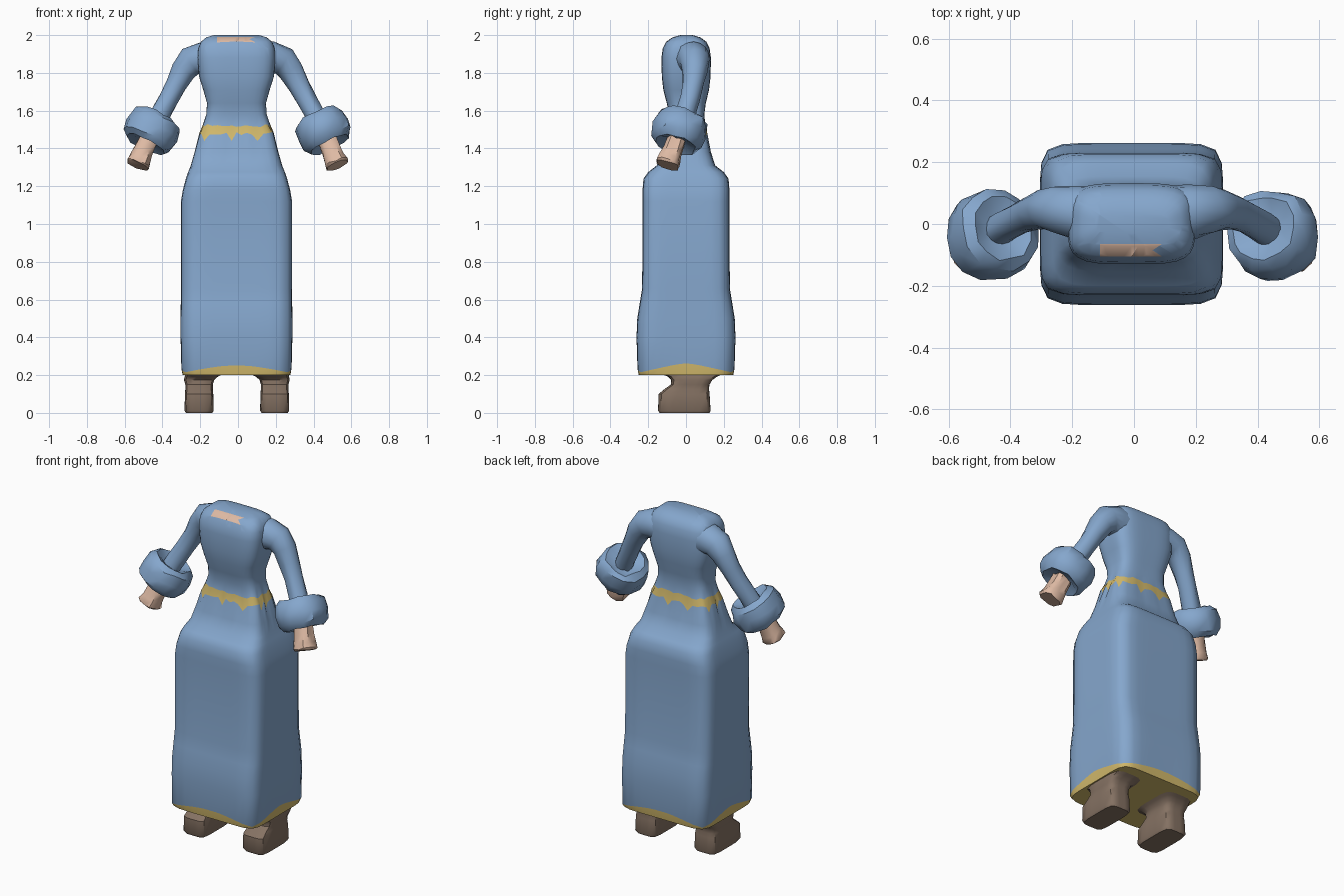
import bpy, bmesh, math, random
from mathutils import Vector

random.seed(4)
if "Cube" in bpy.data.objects:
    bpy.data.objects.remove(bpy.data.objects["Cube"], do_unlink=True)


def material(name, rgb):
    m = bpy.data.materials.new(name)
    m.use_nodes = True
    m.diffuse_color = (*rgb, 1)
    m.node_tree.nodes["Principled BSDF"].inputs["Base Color"].default_value = (*rgb, 1)
    return m


blue = material("blue cloth", (0.235, 0.385, 0.61))
gold = material("gold trim", (0.65, 0.49, 0.15))
skin = material("skin", (0.73, 0.49, 0.37))
brown = material("brown leather", (0.235, 0.168, 0.125))


def loft(sections, sides):
    """Skin rings given as (centre, u axis, v axis, half u, half v, squareness)."""
    bm = bmesh.new()
    rings = []
    for c, u, v, hu, hv, n in sections:
        ring = []
        for i in range(sides):
            a = math.tau * i / sides
            ca, sa = math.cos(a), math.sin(a)
            r = (abs(ca) ** n + abs(sa) ** n) ** (-1 / n)
            ring.append(bm.verts.new(c + u * (hu * r * ca) + v * (hv * r * sa)))
        rings.append(ring)
    for a, b in zip(rings, rings[1:]):
        for i in range(sides):
            j = (i + 1) % sides
            bm.faces.new((a[i], a[j], b[j], b[i]))
    bm.faces.new(rings[0])
    bm.faces.new(rings[-1])
    bmesh.ops.recalc_face_normals(bm, faces=bm.faces)
    return bm, rings


def finish(name, bm, mats, angle):
    me = bpy.data.meshes.new(name)
    bm.to_mesh(me)
    bm.free()
    ob = bpy.data.objects.new(name, me)
    bpy.context.collection.objects.link(ob)
    for m in mats:
        me.materials.append(m)
    bpy.ops.object.select_all(action='DESELECT')
    ob.select_set(True)
    bpy.context.view_layer.objects.active = ob
    bpy.ops.object.shade_smooth_by_angle(angle=math.radians(angle))
    return ob


def upright(rows, cx):
    """Horizontal sections from rows of (z, half width, front y, back y, squareness)."""
    return [(Vector((cx, (f + b) / 2, z)), Vector((1, 0, 0)), Vector((0, 1, 0)),
             hw, (b - f) / 2, n) for z, hw, f, b, n in rows]


def tube(points, radii, squareness=2.0):
    """Sections square to a path."""
    pts = [Vector(p) for p in points]
    out = []
    for i, p in enumerate(pts):
        d = (pts[min(i + 1, len(pts) - 1)] - pts[max(i - 1, 0)]).normalized()
        u = Vector((0, 1, 0)).cross(d).normalized()
        out.append((p, u, d.cross(u), radii[i], radii[i], squareness))
    return out


# Gown: skirt, belt and bodice in one skin
gown_rows = [
    (0.200, 0.285, -0.25, 0.25, 9),
    (0.250, 0.292, -0.257, 0.257, 9),
    (0.40, 0.296, -0.262, 0.262, 8),
    (0.50, 0.296, -0.258, 0.258, 8),
    (0.58, 0.295, -0.245, 0.245, 8),
    (0.66, 0.294, -0.232, 0.232, 8),
    (1.12, 0.294, -0.230, 0.230, 8),
    (1.18, 0.284, -0.230, 0.230, 8),
    (1.24, 0.268, -0.225, 0.225, 7),
    (1.275, 0.256, -0.20, 0.20, 6),
    (1.31, 0.242, -0.155, 0.155, 5),
    (1.38, 0.222, -0.13, 0.132, 5),
    (1.475, 0.196, -0.105, 0.112, 5),
    (1.525, 0.178, -0.092, 0.102, 4.5),
    (1.58, 0.160, -0.088, 0.097, 4),
    (1.64, 0.156, -0.102, 0.105, 4),
    (1.71, 0.176, -0.12, 0.122, 4),
    (1.78, 0.198, -0.128, 0.130, 4),
    (1.88, 0.206, -0.130, 0.132, 4),
    (1.93, 0.202, -0.123, 0.125, 4),
    (1.965, 0.188, -0.105, 0.108, 4),
    (1.988, 0.160, -0.072, 0.076, 4),
    (2.000, 0.120, -0.03, 0.035, 4),
]
N = 48
bm, rings = loft(upright(gown_rows, -0.008), N)
HEM, BELT = 1, 12
for i in range(N):
    # hem line rises in the middle of each side; belt edge is toothed
    a = math.tau * i / N
    c = min(abs(math.cos(a)), abs(math.sin(a))) / math.sqrt(0.5)
    rings[HEM][i].co.z += 0.012 * abs(math.cos(a)) * (1 - c) - 0.035 * c ** 2
    rings[BELT][i].co.z += -0.035 if i % 5 == 0 else random.uniform(-0.005, 0.012)
    rings[BELT + 1][i].co.z += random.uniform(-0.012, 0.004)
ring_set = {v: k for k, r in enumerate(rings) for v in r}
for f in bm.faces:
    low = min(ring_set[v] for v in f.verts)
    f.material_index = 1 if low in (0, BELT) else 0

# Neck opening: a notched strip cut into the top of the bodice
cuts = [((-0.11, 0, 0), (1, 0, 0)), ((0, -0.105, 0), (0, 1, 0)), ((0, -0.065, 0), (0, 1, 0)),
        ((0.06, -0.085, 0), (1, 1.5, 0)), ((0.06, -0.085, 0), (1, -1.5, 0))]
for co, no in cuts:
    faces = [f for f in bm.faces if f.calc_center_median().z > 1.93]
    geom = set(faces) | {e for f in faces for e in f.edges} | {v for f in faces for v in f.verts}
    bmesh.ops.bisect_plane(bm, geom=list(geom), plane_co=co, plane_no=no)
for f in bm.faces:
    p = f.calc_center_median()
    if p.z > 1.95 and -0.105 < p.y < -0.065 and -0.11 < p.x < 0.06 + 1.5 * abs(p.y + 0.085):
        f.material_index = 2
finish("gown", bm, [blue, gold, skin], 50)

# Shoes
shoe_rows = [
    (0.000, 0.070, -0.140, 0.125, 6),
    (0.012, 0.077, -0.148, 0.130, 6),
    (0.100, 0.075, -0.145, 0.125, 6),
    (0.125, 0.073, -0.115, 0.122, 5),
    (0.150, 0.073, -0.080, 0.124, 5),
    (0.175, 0.080, -0.078, 0.140, 5),
    (0.192, 0.088, -0.095, 0.165, 5),
    (0.206, 0.100, -0.130, 0.195, 5),
]

for side, s in (("left", 1), ("right", -1)):
    secs = upright(shoe_rows, s * 0.2 - 0.006)
    for k in (-2, -1):  # the top flares inward under the hem
        secs[k][0].x -= s * (0.012 if k == -2 else 0.026)
    bm, _ = loft(secs, 24)
    finish(side + "_shoe", bm, [brown], 45)

    # Sleeve
    path = [(0.10, 0.02, 1.87), (0.19, 0.04, 1.875), (0.245, 0.048, 1.86), (0.285, 0.047, 1.81),
            (0.325, 0.036, 1.735), (0.365, 0.02, 1.66), (0.41, -0.005, 1.58), (0.45, -0.03, 1.50)]
    radii = [0.10, 0.088, 0.078, 0.066, 0.056, 0.052, 0.052, 0.052]
    bm, _ = loft(tube([(s * x - 0.003, y, z) for x, y, z in path], radii), 16)
    for v in bm.verts:
        v.co += Vector([random.uniform(-0.003, 0.003) for _ in range(3)])
    finish(side + "_sleeve", bm, [blue], 60)

    # Fluffy cuff, slightly dished at both ends
    mid = Vector((s * 0.455 - 0.003, -0.034, 1.495))
    axis = Vector((s * 0.42, -0.25, -0.87)).normalized()
    prof = [(-0.055, 0.05), (-0.085, 0.105), (-0.06, 0.134), (0.0, 0.144),
            (0.055, 0.137), (0.085, 0.108), (0.06, 0.05)]
    # order of the path is straight, so the rings share one axis
    u = Vector((0, 1, 0)).cross(axis).normalized()
    w = axis.cross(u)
    bm, _ = loft([(mid + axis * t, u, w, r, r, 2.3) for t, r in prof], 14)
    for v in bm.verts:
        v.co += Vector([random.uniform(-0.007, 0.007) for _ in range(3)])
    finish(side + "_cuff", bm, [blue], 40)

    # Hand
    tip = Vector((s * 0.528 - 0.003, -0.098, 1.312))
    d = tip - mid
    bm, _ = loft(tube([mid + d * t for t in (0.3, 0.6, 0.8, 0.96, 1.0)],
                      [0.05, 0.052, 0.056, 0.062, 0.056], 3.5), 12)
    for v in bm.verts:
        v.co += Vector([random.uniform(-0.004, 0.004) for _ in range(3)])
    finish(side + "_hand", bm, [skin], 45)
